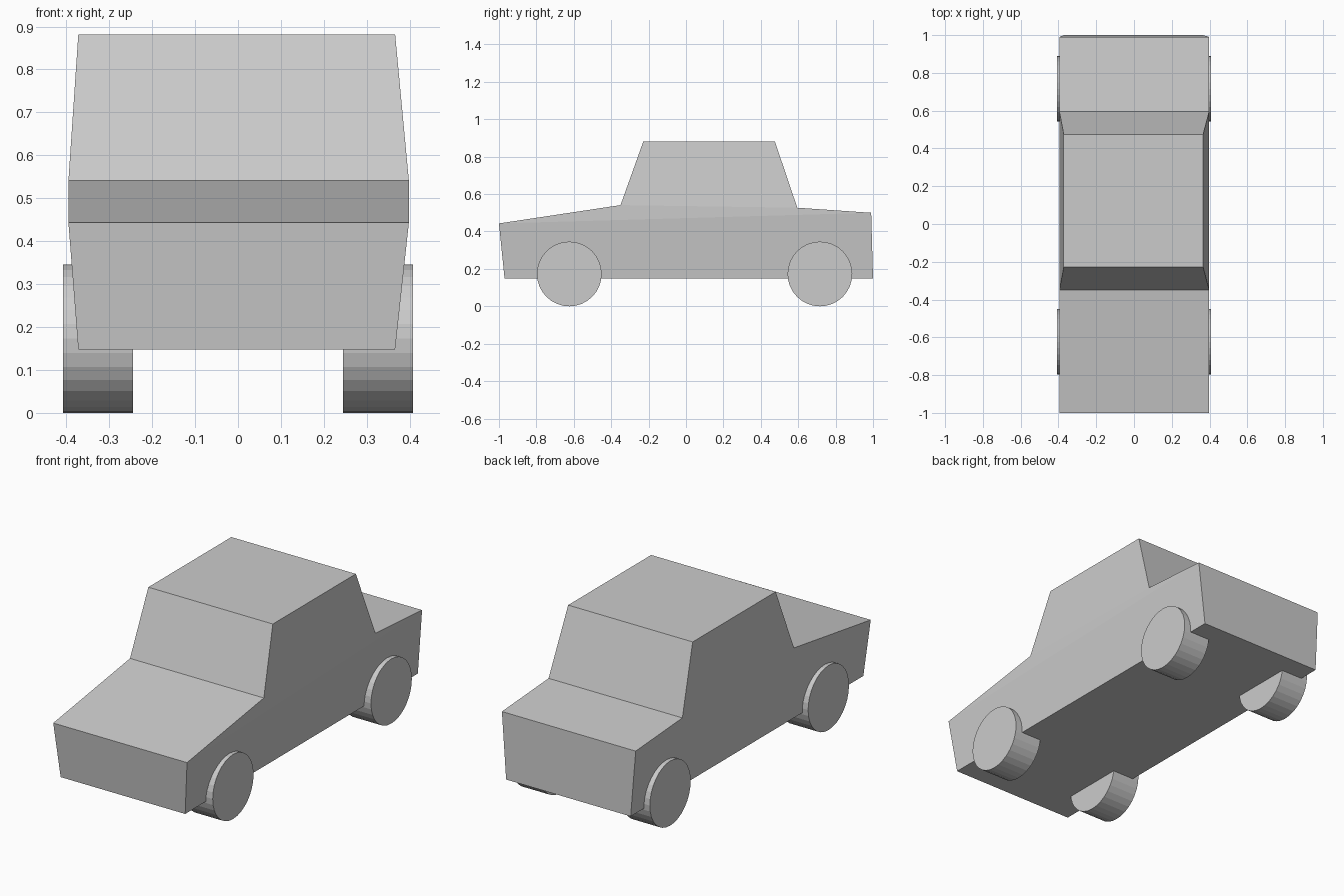
import bpy, bmesh, math
from mathutils import Matrix

if "Cube" in bpy.data.objects:
    bpy.data.objects.remove(bpy.data.objects["Cube"])

# Side profile: y, z, left x, right x (body widens at the belt line)
NARROW, WIDE = (-0.372, 0.366), (-0.395, 0.398)
profile = [
    (-0.97, 0.148, NARROW),   # front bottom
    (1.0, 0.148, NARROW),     # rear bottom
    (0.99, 0.50, WIDE),       # tail top
    (0.595, 0.527, WIDE),     # rear window base
    (0.475, 0.882, NARROW),   # roof rear
    (-0.228, 0.882, NARROW),  # roof front
    (-0.35, 0.541, WIDE),     # windscreen base
    (-1.0, 0.443, WIDE),      # bonnet front
]
# Side panels: lower body, belt strip, cabin
panels = [(0, 1, 2, 7), (7, 2, 3, 6), (6, 3, 4, 5)]


def make_object(name, bm):
    bmesh.ops.recalc_face_normals(bm, faces=bm.faces)
    mesh = bpy.data.meshes.new(name)
    bm.to_mesh(mesh)
    bm.free()
    obj = bpy.data.objects.new(name, mesh)
    bpy.context.collection.objects.link(obj)
    return obj


# Body shell
bm = bmesh.new()
sides = [[bm.verts.new((w[i], y, z)) for y, z, w in profile] for i in (0, 1)]
n = len(profile)
for i in range(n):
    j = (i + 1) % n
    bm.faces.new((sides[0][i], sides[0][j], sides[1][j], sides[1][i]))
for side in sides:
    for panel in panels:
        bm.faces.new([side[k] for k in panel])
make_object("car_body", bm)


# Wheels
def wheel(name, x, y):
    bm = bmesh.new()
    bmesh.ops.create_cone(bm, cap_ends=True, segments=32, radius1=0.173,
                          radius2=0.173, depth=0.163,
                          matrix=Matrix.Rotation(math.pi / 2, 4, 'Y'))
    make_object(name, bm).location = (x, y, 0.173)


for end, y in (("front", -0.624), ("rear", 0.716)):
    for side, sign in (("left", -1), ("right", 1)):
        wheel(f"{end}_{side}_wheel", sign * 0.3265, y)
